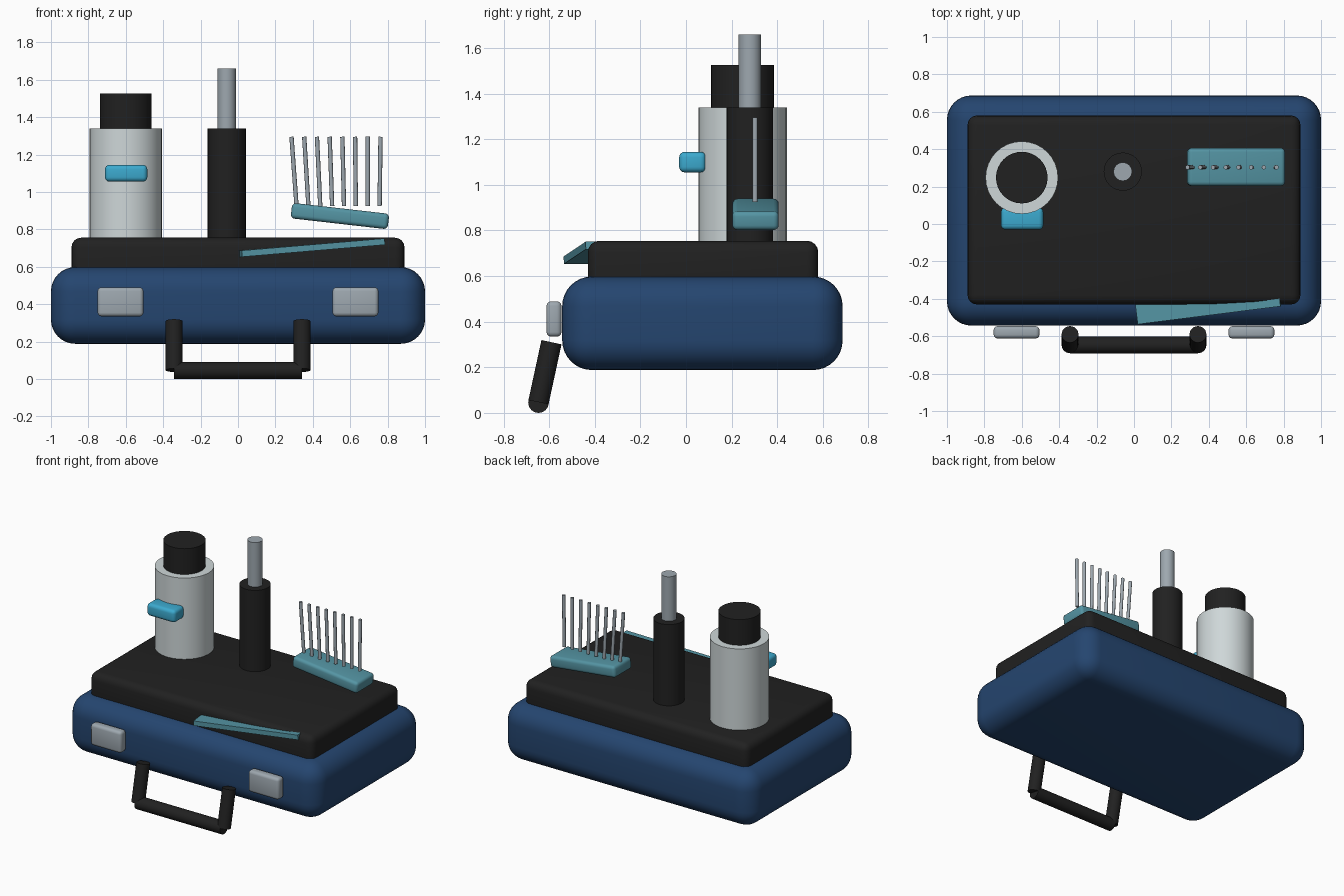
import bpy
import math
from mathutils import Vector

default = bpy.data.objects.get("Cube")
if default:
    bpy.data.objects.remove(default, do_unlink=True)


def material(name, rgb):
    m = bpy.data.materials.new(name)
    m.use_nodes = True
    m.diffuse_color = (*rgb, 1)
    m.node_tree.nodes["Principled BSDF"].inputs["Base Color"].default_value = (*rgb, 1)
    return m


NAVY = material("navy shell", (0.018, 0.06, 0.16))
BLACK = material("matte black", (0.015, 0.015, 0.015))
STEEL = material("brushed steel", (0.34, 0.39, 0.43))
SILVER = material("pale silver", (0.62, 0.68, 0.69))
TEAL = material("dull teal", (0.09, 0.3, 0.37))
CYAN = material("bright cyan", (0.045, 0.4, 0.62))


def finish(name, mat):
    ob = bpy.context.object
    ob.name = name
    ob.data.materials.append(mat)
    bpy.ops.object.shade_smooth_by_angle(angle=math.radians(40))
    return ob


def box(name, mat, centre, size, bevel=0, segments=4, pitch=0, yaw=0):
    """Rounded box, pitched about y and then turned about z (degrees)."""
    bpy.ops.mesh.primitive_cube_add(size=1, location=centre)
    ob = bpy.context.object
    ob.scale = size
    bpy.ops.object.transform_apply(location=False, rotation=False, scale=True)
    ob.rotation_euler = (0, math.radians(pitch), math.radians(yaw))
    if bevel:
        mod = ob.modifiers.new("rounding", "BEVEL")
        mod.width = bevel
        mod.segments = segments
        bpy.ops.object.modifier_apply(modifier=mod.name)
    return finish(name, mat)


def rod(name, mat, start, end, radius, sides=32):
    """Cylinder between two points."""
    a, b = Vector(start), Vector(end)
    bpy.ops.mesh.primitive_cylinder_add(vertices=sides, radius=radius,
                                        depth=(b - a).length, location=(a + b) / 2)
    bpy.context.object.rotation_euler = (b - a).to_track_quat("Z", "Y").to_euler()
    return finish(name, mat)


# Case and raised insert
box("case_shell", NAVY, (0, 0.072, 0.393), (2, 1.23, 0.41), bevel=0.13, segments=8)
box("insert_tray", BLACK, (0, 0.075, 0.63), (1.78, 1.01, 0.25), bevel=0.05)

# Latches and carrying handle
for side, label in ((-1, "right"), (1, "left")):
    box(f"{label}_latch", STEEL, (side * 0.628, -0.579, 0.412),
        (0.245, 0.066, 0.155), bevel=0.02, segments=3)
    x = side * 0.342
    rod(f"{label}_handle_post", BLACK, (x, -0.59, 0.31), (x, -0.647, 0.047), 0.045, 24)
rod("handle_bar", BLACK, (-0.342, -0.647, 0.045), (0.342, -0.647, 0.045), 0.045, 24)

# Bottle with cap and trigger
rod("bottle_body", SILVER, (-0.6, 0.248, 0.7), (-0.6, 0.248, 1.34), 0.194)
rod("bottle_cap", BLACK, (-0.6, 0.248, 1.3), (-0.6, 0.248, 1.525), 0.138)
box("bottle_trigger", CYAN, (-0.598, 0.029, 1.1), (0.226, 0.118, 0.09), bevel=0.024)

# Upright tool with metal shaft
rod("tool_grip", BLACK, (-0.06, 0.28, 0.7), (-0.06, 0.28, 1.34), 0.102)
rod("tool_shaft", STEEL, (-0.06, 0.28, 1.3), (-0.06, 0.28, 1.66), 0.05, 16)

# Tilted comb head with a fan of teeth
box("comb_head", TEAL, (0.545, 0.305, 0.871), (0.522, 0.203, 0.083),
    bevel=0.022, pitch=6.5)
for i in range(8):
    t = i / 7
    rod(f"comb_tooth_{i + 1}", STEEL, (0.313 + 0.444 * t, 0.303, 0.925),
        (0.286 + 0.476 * t, 0.303, 1.295), 0.0115, 12)

# Flat strip sunk into the front edge of the insert
yaw, width = 7.2, 0.15
turn = math.radians(yaw)
box("flat_strip", TEAL,
    (0.403 - math.sin(turn) * width / 2, -0.488 + math.cos(turn) * width / 2, 0.702),
    (0.772, width, 0.034), pitch=-4.8, yaw=yaw)
